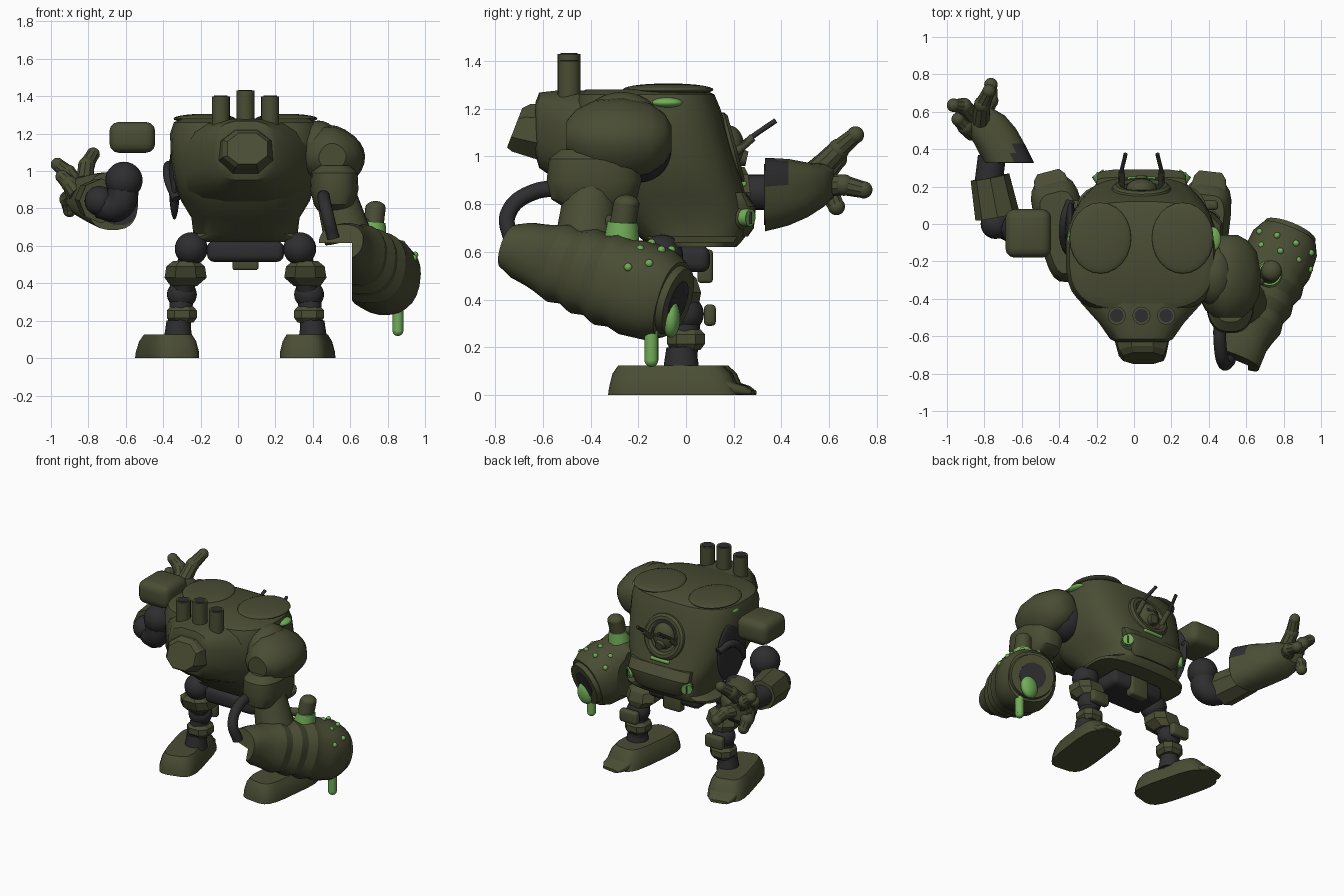
import bpy, math
from mathutils import Vector

if "Cube" in bpy.data.objects:
    bpy.data.objects.remove(bpy.data.objects["Cube"])

X, Y, Z = Vector((1, 0, 0)), Vector((0, 1, 0)), Vector((0, 0, 1))
MID = 0.04


def material(name, rgb):
    m = bpy.data.materials.new(name)
    m.use_nodes = True
    m.diffuse_color = (*rgb, 1)
    m.node_tree.nodes["Principled BSDF"].inputs["Base Color"].default_value = (*rgb, 1)
    return m


OLIVE = material("olive armour", (0.068, 0.074, 0.034))
DARK = material("dark rubber", (0.027, 0.027, 0.029))
GREEN = material("bright green", (0.17, 0.42, 0.10))


def finish(name, mat, angle=35):
    ob = bpy.context.object
    ob.name = name
    ob.data.materials.clear()
    ob.data.materials.append(mat)
    bpy.ops.object.select_all(action="DESELECT")
    ob.select_set(True)
    bpy.ops.object.shade_smooth_by_angle(angle=math.radians(angle))
    return ob


def ball(name, loc, size, mat):
    bpy.ops.mesh.primitive_uv_sphere_add(segments=24, ring_count=14, location=loc)
    bpy.context.object.scale = size if isinstance(size, tuple) else (size,) * 3
    return finish(name, mat)


def rod(name, p, q, r1, mat, r2=None, sides=16):
    p, q = Vector(p), Vector(q)
    bpy.ops.mesh.primitive_cone_add(vertices=sides, radius1=r1, radius2=r1 if r2 is None else r2,
                                    depth=(q - p).length, location=(p + q) / 2,
                                    rotation=(q - p).to_track_quat("Z", "Y").to_euler())
    return finish(name, mat)


def block(name, loc, size, mat, bevel=0.02):
    bpy.ops.mesh.primitive_cube_add(size=1, location=loc)
    ob = bpy.context.object
    ob.scale = size
    bpy.ops.object.transform_apply(location=False, rotation=False, scale=True)
    mod = ob.modifiers.new("round", "BEVEL")
    mod.width, mod.segments = bevel, 3
    bpy.ops.object.modifier_apply(modifier=mod.name)
    return finish(name, mat)


def loft(name, rings, u, v, mat, power=0.7, n=24, angle=35):
    """Skin rounded sections; each ring is (centre, half width, half height)."""
    def bend(t):
        return math.copysign(abs(t) ** power, t)
    verts, faces = [], []
    for c, a, b in rings:
        for i in range(n):
            t = 2 * math.pi * (i + 0.5) / n
            verts.append(Vector(c) + u * a * bend(math.cos(t)) + v * b * bend(math.sin(t)))
    for k in range(len(rings) - 1):
        for i in range(n):
            j = (i + 1) % n
            faces.append((k * n + i, k * n + j, k * n + n + j, k * n + n + i))
    faces += [tuple(reversed(range(n))), tuple(range(len(verts) - n, len(verts)))]
    me = bpy.data.meshes.new(name)
    me.from_pydata(verts, [], faces)
    ob = bpy.data.objects.new(name, me)
    bpy.context.collection.objects.link(ob)
    bpy.context.view_layer.objects.active = ob
    ob.select_set(True)
    bpy.ops.object.mode_set(mode="EDIT")
    bpy.ops.mesh.select_all(action="SELECT")
    bpy.ops.mesh.normals_make_consistent(inside=False)
    bpy.ops.object.mode_set(mode="OBJECT")
    return finish(name, mat, angle)


def hose(name, points, r, mat):
    cu = bpy.data.curves.new(name, "CURVE")
    cu.dimensions, cu.bevel_depth, cu.use_fill_caps = "3D", r, True
    sp = cu.splines.new("BEZIER")
    sp.bezier_points.add(len(points) - 1)
    for bp, p in zip(sp.bezier_points, points):
        bp.co, bp.handle_left_type, bp.handle_right_type = p, "AUTO", "AUTO"
    ob = bpy.data.objects.new(name, cu)
    bpy.context.collection.objects.link(ob)
    bpy.ops.object.select_all(action="DESELECT")
    bpy.context.view_layer.objects.active = ob
    ob.select_set(True)
    bpy.ops.object.convert(target="MESH")
    return finish(name, mat)


# Torso shell: height, half width, back and front depth
shell = [(0.62, 0.35, -0.12, 0.21), (0.64, 0.35, -0.17, 0.23), (0.665, 0.28, -0.2, 0.25),
         (0.75, 0.29, -0.31, 0.285), (0.84, 0.345, -0.41, 0.25), (0.96, 0.385, -0.48, 0.215),
         (1.08, 0.4, -0.49, 0.18), (1.2, 0.405, -0.48, 0.145), (1.26, 0.385, -0.46, 0.12),
         (1.28, 0.34, -0.42, 0.08)]
loft("torso", [((MID, (a + b) / 2, z), w, (b - a) / 2) for z, w, a, b in shell], X, Y, OLIVE, 0.65, 32)

# Rear pack: depth, half width, bottom and top, closed by a leaning cap
pack = [(-0.25, 0.38, 0.78, 1.275), (-0.42, 0.33, 0.84, 1.28), (-0.53, 0.23, 0.89, 1.28),
        (-0.615, 0.17, 0.95, 1.27), (-0.63, 0.14, 1.0, 1.23)]
loft("rear_pack", [((MID, y, (a + b) / 2), w, (b - a) / 2) for y, w, a, b in pack], X, Z, OLIVE, 0.7, 16)
loft("rear_cap", [((MID, -0.55, 1.1), 0.17, 0.14), ((MID + 0.005, -0.69, 1.12), 0.135, 0.115),
                  ((MID + 0.01, -0.718, 1.12), 0.115, 0.095)],
     X, Vector((0, 0.36, 0.93)), OLIVE, 0.9, 8, 20)
for dx, top in ((-0.132, 1.4), (0, 1.43), (0.132, 1.4)):
    p = Vector((MID + dx, -0.49, 1.2))
    rod("exhaust_pipe", p, (p.x, p.y, top), 0.048, OLIVE, sides=20)
    rod("exhaust_opening", (p.x, p.y, top), (p.x, p.y, top + 0.003), 0.036, DARK, sides=20)

# Roof hatches, side lights and lower lamps
for s in (-1, 1):
    ball("roof_hatch", (MID + s * 0.22, -0.075, 1.28), (0.165, 0.19, 0.026), OLIVE)
    ball("roof_light", (MID + 0.015 + s * 0.365, -0.08, 1.225), (0.045, 0.065, 0.022), GREEN)
    ball("lamp_housing", (MID + s * 0.17, 0.21, 0.75), (0.075, 0.065, 0.065), OLIVE)
    rod("lamp", (MID + s * 0.2, 0.22, 0.747), (MID + s * 0.235, 0.27, 0.743), 0.037, GREEN)
    rod("lamp_slit", (MID + s * 0.236, 0.271, 0.718), (MID + s * 0.236, 0.271, 0.768), 0.006, DARK)
    hose("antenna", [(MID + s * 0.1, 0.18, 0.99), (MID + s * 0.11, 0.25, 1.06),
                     (MID + s * 0.085, 0.375, 1.15)], 0.011, DARK)
    rod("antenna_guard", (MID + s * 0.105, 0.19, 1.0), (MID + s * 0.105, 0.28, 1.08), 0.017, OLIVE)

# Cockpit opening with pilot head
bpy.ops.mesh.primitive_torus_add(location=(MID, 0.18, 1.03), rotation=(math.radians(-75), 0, 0),
                                 major_radius=0.128, minor_radius=0.033, major_segments=32, minor_segments=10)
finish("cockpit_ring", OLIVE)
rod("cockpit_well", (MID, 0.15, 1.03), (MID, 0.192, 1.035), 0.115, DARK, sides=28)
ball("pilot_head", (MID, 0.18, 1.035), (0.085, 0.065, 0.095), OLIVE)
rod("pilot_mask", (MID, 0.21, 1.0), (MID, 0.255, 0.99), 0.042, OLIVE, 0.03)
block("pilot_visor", (MID, 0.23, 1.055), (0.09, 0.03, 0.02), DARK, 0.008)
block("chest_light", (MID, 0.228, 0.885), (0.15, 0.05, 0.022), GREEN, 0.008)
loft("chin_plate", [((MID, 0.2, 0.665), 0.16, 0.06), ((MID, 0.23, 0.7), 0.19, 0.055),
                    ((MID, 0.235, 0.79), 0.24, 0.058), ((MID, 0.22, 0.85), 0.24, 0.03)],
     X, Y, OLIVE, 0.5, 20)

# Pelvis
block("pelvis", (MID, -0.03, 0.57), (0.41, 0.26, 0.11), DARK, 0.035)
block("pelvis_flap", (MID, 0.08, 0.54), (0.14, 0.065, 0.14), OLIVE, 0.015)

# Legs: hip, knee, ankle, heel and toe positions for each side
for side, hip, knee, ankle, heel, toe in (
        ("right", -0.25, -0.3, -0.32, (-0.31, -0.29), (-0.46, 0.28)),
        ("left", 0.33, 0.38, 0.4, (0.34, -0.32), (0.41, 0.28))):
    out = -1 if side == "right" else 1
    ball(side + "_hip_joint", (hip, -0.1, 0.585), 0.088, DARK)
    rod(side + "_thigh_core", (hip, -0.1, 0.58), (knee, 0, 0.33), 0.06, DARK)
    mid = (hip + knee) / 2 + out * 0.005
    loft(side + "_thigh_armour", [((mid, -0.07, 0.52), 0.07, 0.08), ((mid, -0.06, 0.49), 0.11, 0.11),
                                  ((mid, -0.04, 0.43), 0.12, 0.11), ((mid + out * 0.01, -0.02, 0.385), 0.075, 0.08)],
         X, Y, OLIVE, 0.8, 8, 20)
    ball(side + "_knee_joint", (knee, 0, 0.34), (0.08, 0.075, 0.075), DARK)
    block(side + "_knee_pad", (knee, 0.1, 0.335), (0.14, 0.05, 0.09), OLIVE, 0.018)
    rod(side + "_shin_core", (knee, 0, 0.33), (ankle, -0.02, 0.1), 0.062, DARK)
    loft(side + "_shin_armour", [((knee, 0, 0.275), 0.065, 0.065), ((knee, 0, 0.255), 0.085, 0.085),
                                 ((knee, 0, 0.215), 0.085, 0.085), ((knee, 0, 0.19), 0.065, 0.065)],
         X, Y, OLIVE, 0.8, 8, 20)
    rod(side + "_ankle_boot", (ankle, -0.02, 0.1), (ankle, -0.02, 0.2), 0.077, DARK, 0.062)
    h, t = Vector((*heel, 0)), Vector((*toe, 0))
    along = (t - h).normalized()
    across = along.cross(Z)
    sole = [(0, 0.46, 0.135, 0.28), (0.03, 0.45, 0.135, 0.27), (0.09, 0.44, 0.12, 0.25), (0.125, 0.43, 0.1, 0.22)]
    loft(side + "_foot", [(h.lerp(t, f) + Z * z, w, d) for z, f, w, d in sole], across, along, OLIVE, 0.5, 20)
    toes = [(0.6, 0.1, 0.1), (0.8, 0.105, 0.085), (0.87, 0.095, 0.055), (0.95, 0.085, 0.04), (1.0, 0.06, 0.02)]
    loft(side + "_toe_cap", [(h.lerp(t, f) + Z * (ht / 2), w, ht / 2) for f, w, ht in toes],
         across, Z, OLIVE, 0.5, 20)

# Left shoulder and upper arm
ball("left_shoulder_joint", (0.42, -0.2, 1.03), 0.14, DARK)
ball("left_shoulder_yoke", (0.43, -0.27, 1.13), (0.12, 0.17, 0.14), OLIVE)
pad = [(-0.5, 0.07, 0.07), (-0.46, 0.12, 0.115), (-0.38, 0.16, 0.15), (-0.27, 0.17, 0.16),
       (-0.15, 0.15, 0.135), (-0.09, 0.1, 0.1), (-0.06, 0.05, 0.05)]
tilt = math.radians(35)
loft("left_shoulder_pad", [((0.505, y, 1.075), w, h) for y, w, h in pad],
     Vector((math.cos(tilt), 0, -math.sin(tilt))), Vector((math.sin(tilt), 0, math.cos(tilt))), OLIVE, 0.85)
sleeve = [(0.79, 0.09, 0.13), (0.82, 0.11, 0.18), (0.9, 0.13, 0.2), (0.99, 0.125, 0.19), (1.03, 0.09, 0.14)]
loft("left_sleeve", [((0.515, -0.385, z), w, d) for z, w, d in sleeve], X, Y, OLIVE, 0.75)
rod("left_elbow", (0.53, -0.4, 0.85), (0.59, -0.42, 0.64), 0.11, OLIVE, 0.13)
hose("left_arm_hose", [(0.46, -0.46, 0.86), (0.46, -0.64, 0.85), (0.48, -0.745, 0.76),
                       (0.51, -0.73, 0.64)], 0.034, DARK)

# Left forearm cannon, ribbed along its length, with its inner lower corner open
a, b = Vector((0.55, -0.73, 0.62)), Vector((0.825, -0.06, 0.4))
aim = (b - a).normalized()
wide = aim.cross(Z).normalized()
tall = wide.cross(aim)
radii = [0.1, 0.125, 0.135, 0.15, 0.17, 0.16, 0.185, 0.175, 0.2, 0.19, 0.205, 0.2, 0.195, 0.165]
cannon = loft("left_cannon", [(a.lerp(b, i / (len(radii) - 1)), max(r, 0.135) * 0.95, r)
                              for i, r in enumerate(radii)], wide, tall, OLIVE, 0.85, 24, 25)
bpy.ops.mesh.primitive_cube_add(size=1, location=(0.31, -0.4, 0.315))
cutter = bpy.context.object
cutter.scale = (0.6, 1.4, 0.6)
cutter.hide_render = True
cut = cannon.modifiers.new("open corner", "BOOLEAN")
cut.operation, cut.object = "DIFFERENCE", cutter
bpy.context.view_layer.objects.active = cannon
bpy.ops.object.modifier_apply(modifier=cut.name)
bpy.data.objects.remove(cutter)
rod("muzzle_rim", b - aim * 0.02, b + aim * 0.03, 0.155, OLIVE, 0.145, 24)
rod("muzzle_bore", b, b + aim * 0.033, 0.09, DARK, sides=24)
ball("muzzle_slime", b - tall * 0.075 + aim * 0.025 + wide * 0.015, (0.065, 0.04, 0.08), GREEN)
rod("slime_drip", (0.855, -0.145, 0.145), (0.855, -0.145, 0.27), 0.029, GREEN)
ball("slime_drip_tip", (0.855, -0.145, 0.147), 0.029, GREEN)
for row, f in enumerate((0.79, 0.89)):
    for k in range(4):
        t = math.radians(28 + 32 * k + row * 14)
        ball("cannon_light", a.lerp(b, f) + (wide * math.cos(t) + tall * math.sin(t)) * 0.2, 0.017, GREEN)
rod("canister_band", (0.72, -0.27, 0.64), (0.725, -0.265, 0.725), 0.075, GREEN, 0.064)
rod("canister", (0.725, -0.265, 0.715), (0.735, -0.25, 0.8), 0.055, OLIVE)
ball("canister_cap", (0.735, -0.25, 0.8), (0.055, 0.055, 0.04), OLIVE)
rod("canister_pipe", (0.52, -0.4, 0.74), (0.7, -0.28, 0.72), 0.028, OLIVE)

# Right shoulder socket with its loose plate
ball("right_socket", (-0.34, -0.03, 0.95), (0.03, 0.16, 0.21), DARK)
hose("right_socket_hose", [(-0.34, 0.12, 1.0), (-0.37, 0.03, 1.03), (-0.37, -0.1, 0.95),
                           (-0.33, -0.17, 0.85)], 0.025, DARK)
block("right_shoulder_plate", (-0.565, -0.05, 1.18), (0.245, 0.26, 0.165), OLIVE, 0.05)

# Right arm
ball("right_shoulder_joint", (-0.61, -0.03, 0.95), 0.1, DARK)
hose("right_upper_arm", [(-0.61, -0.03, 0.93), (-0.64, -0.02, 0.82), (-0.74, 0.03, 0.83)], 0.085, DARK)
ball("right_elbow", (-0.74, 0.0, 0.84), 0.08, DARK)
rod("right_forearm", (-0.73, 0.04, 0.84), (-0.77, 0.25, 0.85), 0.12, OLIVE, 0.105, 8)
rod("right_wrist", (-0.78, 0.2, 0.85), (-0.76, 0.36, 0.85), 0.075, DARK)

# Right hand: glove with a dark inner cuff corner, then fingers
cuff = [((-0.67, 0.33, 0.84), 0.135, 0.155), ((-0.695, 0.38, 0.845), 0.135, 0.148), ((-0.72, 0.43, 0.85), 0.135, 0.14),
        ((-0.77, 0.51, 0.86), 0.14, 0.115), ((-0.81, 0.58, 0.88), 0.12, 0.09), ((-0.84, 0.62, 0.89), 0.08, 0.06)]
glove = loft("right_glove", cuff, X, Z, OLIVE, 0.75, 24)
glove.data.materials.append(DARK)
for face in glove.data.polygons:
    c = face.center
    face.material_index = int(c.y < 0.44 and c.x > -0.65 and c.z > 0.87)
loft("right_cuff_lining", [((-0.635, 0.326, 0.84), 0.1, 0.13), ((-0.635, 0.332, 0.84), 0.1, 0.13)],
     X, Z, DARK, 0.75, 16)
fingers = [[(-0.82, 0.55, 0.94), (-0.81, 0.64, 1.03), (-0.775, 0.71, 1.09)],
           [(-0.86, 0.57, 0.92), (-0.91, 0.63, 0.99), (-0.965, 0.635, 1.035)],
           [(-0.81, 0.57, 0.88), (-0.77, 0.66, 0.88), (-0.765, 0.745, 0.86)],
           [(-0.88, 0.55, 0.87), (-0.91, 0.6, 0.85), (-0.9, 0.63, 0.79)],
           [(-0.86, 0.49, 0.88), (-0.9, 0.52, 0.93), (-0.94, 0.56, 0.97)]]
for p, q, r in fingers:
    rod("finger_base", p, q, 0.05, OLIVE, 0.043, 10)
    ball("finger_knuckle", q, 0.045, OLIVE)
    rod("finger_tip", q, r, 0.042, OLIVE, 0.035, 10)
    ball("finger_end", r, 0.036, OLIVE)
